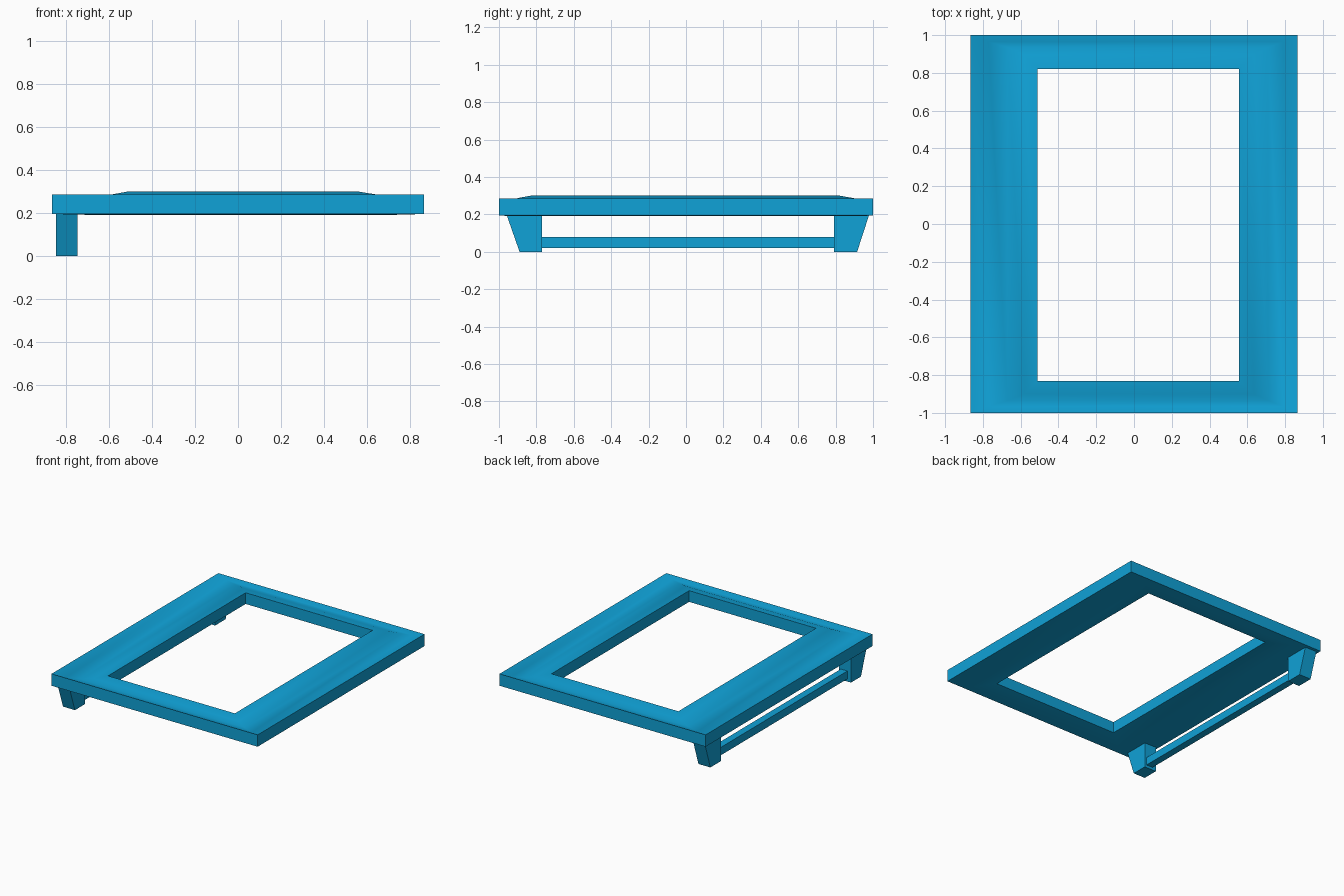
import bpy
import bmesh
from math import radians

cube = bpy.data.objects.get("Cube")
if cube:
    bpy.data.objects.remove(cube, do_unlink=True)

BLUE = (0.005, 0.36, 0.68, 1.0)
blue = bpy.data.materials.new("bright_blue")
blue.use_nodes = True
blue.diffuse_color = BLUE
blue.node_tree.nodes["Principled BSDF"].inputs["Base Color"].default_value = BLUE


def finish(bm, name, smooth=False):
    bmesh.ops.recalc_face_normals(bm, faces=bm.faces)
    mesh = bpy.data.meshes.new(name)
    bm.to_mesh(mesh)
    bm.free()
    mesh.materials.append(blue)
    obj = bpy.data.objects.new(name, mesh)
    bpy.context.collection.objects.link(obj)
    if smooth:
        bpy.ops.object.select_all(action="DESELECT")
        bpy.context.view_layer.objects.active = obj
        obj.select_set(True)
        bpy.ops.object.shade_smooth_by_angle(angle=radians(30))
    return obj


def prism(name, outline, x0, x1):
    """Extrude a (y, z) outline from x0 to x1."""
    bm = bmesh.new()
    face = bm.faces.new([bm.verts.new((x0, y, z)) for y, z in outline])
    top = bmesh.ops.extrude_face_region(bm, geom=[face])["geom"]
    bmesh.ops.translate(bm, vec=(x1 - x0, 0, 0),
                        verts=[v for v in top if isinstance(v, bmesh.types.BMVert)])
    return finish(bm, name)


# Frame: rectangular rings (left x, right x, front y, back y, z) bridged in a closed loop
RINGS = [
    (-0.865, 0.865, -1.00, 1.00, 0.195),   # outer bottom edge
    (-0.865, 0.865, -1.00, 1.00, 0.285),   # outer top edge
    (-0.77, 0.79, -0.965, 0.965, 0.270),   # shallow valley
    (-0.67, 0.71, -0.935, 0.935, 0.273),
    (-0.58, 0.635, -0.90, 0.895, 0.287),   # rise to the crest
    (-0.51, 0.555, -0.83, 0.82, 0.300),    # inner crest
    (-0.51, 0.555, -0.83, 0.82, 0.215),    # inner bottom edge
    (-0.65, 0.685, -0.94, 0.94, 0.190),    # bulge underneath
]
bm = bmesh.new()
loops = [[bm.verts.new(p) for p in ((l, f, z), (r, f, z), (r, b, z), (l, b, z))]
         for l, r, f, b, z in RINGS]
for i, ring in enumerate(loops):
    after = loops[(i + 1) % len(loops)]
    for j in range(4):
        k = (j + 1) % 4
        bm.faces.new((ring[j], ring[k], after[k], after[j]))
finish(bm, "frame", smooth=True)

# Feet tapered on their outer side
prism("front_foot", [(-0.96, 0.2), (-0.89, 0), (-0.77, 0), (-0.77, 0.2)], -0.845, -0.745)
prism("back_foot", [(0.98, 0.2), (0.915, 0), (0.79, 0), (0.79, 0.2)], -0.845, -0.745)

# Rail joining the feet
prism("foot_rail", [(-0.78, 0.02), (0.8, 0.02), (0.8, 0.08), (-0.78, 0.08)], -0.815, -0.76)
